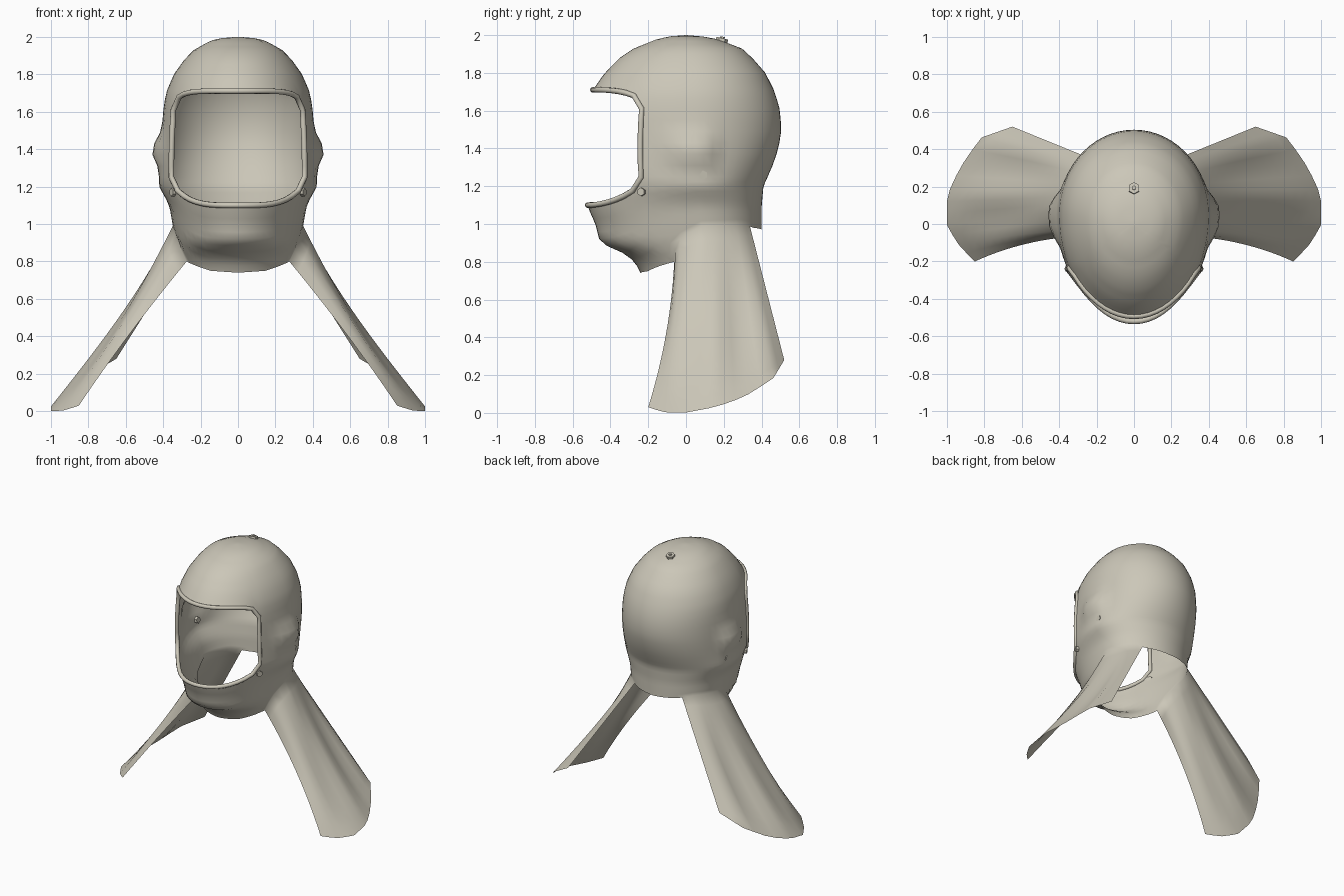
import bpy, bmesh, math
from mathutils import Vector

if "Cube" in bpy.data.objects:
    bpy.data.objects.remove(bpy.data.objects["Cube"])

cloth = bpy.data.materials.new("warm_grey_cloth")
cloth.diffuse_color = (0.60, 0.57, 0.48, 1)
cloth.use_nodes = True
cloth.node_tree.nodes["Principled BSDF"].inputs["Base Color"].default_value = cloth.diffuse_color

# hood profile: z, front y, back y, half width, middle y
PROFILE = [
    (2.000, 0.00, 0.00, 0.00, 0.00), (1.994, -0.08, 0.08, 0.08, 0.00),
    (1.980, -0.15, 0.16, 0.145, 0.01), (1.93, -0.275, 0.295, 0.235, 0.03),
    (1.88, -0.35, 0.35, 0.285, 0.04), (1.80, -0.43, 0.42, 0.342, 0.05),
    (1.70, -0.50, 0.47, 0.385, 0.05), (1.60, -0.52, 0.498, 0.40, 0.05),
    (1.50, -0.53, 0.505, 0.405, 0.05), (1.40, -0.535, 0.49, 0.41, 0.05),
    (1.30, -0.53, 0.455, 0.41, 0.05), (1.20, -0.525, 0.41, 0.40, 0.06),
    (1.09, -0.52, 0.40, 0.365, 0.07), (1.00, -0.48, 0.40, 0.35, 0.08),
    (0.90, -0.455, 0.40, 0.33, 0.08), (0.85, -0.34, 0.40, 0.315, 0.08),
    (0.80, -0.27, 0.40, 0.30, 0.08), (0.70, -0.22, 0.40, 0.28, 0.08)]
STEP, COLS = 6, 60
OPEN = 10               # columns each side of the face opening
FLAP = range(11, 25)    # columns that run down into a side flap
TOP, MID, LOW, DOWN = 14, 6, 10, 14


def lerp_table(table, t):
    """Piecewise linear lookup; rows start with a key."""
    for a, b in zip(table, table[1:]):
        if min(a[0], b[0]) <= t <= max(a[0], b[0]):
            f = (t - a[0]) / (b[0] - a[0])
            return [p + (q - p) * f for p, q in zip(a[1:], b[1:])]
    return list(table[-1][1:])


def hood_point(deg, z):
    front, back, half, mid = lerp_table(PROFILE, z)
    s, c = math.sin(math.radians(deg)), math.cos(math.radians(deg))
    # ear bulge
    half += 0.05 * math.exp(-((z - 1.39) / 0.08) ** 2) * math.exp(-((abs(s) - 1) / 0.03) ** 2) * (abs(c) < 0.5)
    half += 0.02 * math.exp(-((z - 1.21) / 0.07) ** 2) * abs(s) ** 6
    y = mid - (mid - front) * c if c > 0 else mid - (back - mid) * c
    return Vector((half * s, y, z))


def edges_at(deg):
    """Heights of brow line, chin line and lower hem."""
    a = abs(deg)
    u = min(1, math.sin(math.radians(min(a, 60))) / math.sin(math.radians(60)))
    brow = 1.61 + 0.10 * max(0, 1 - u ** 6) ** 0.34
    chin = 1.25 - 0.15 * max(0, 1 - u ** 4) ** 0.5
    hem = lerp_table([(0, 0.74), (30, 0.75), (66, 0.80), (78, 0.92), (90, 0.99),
                      (130, 1.00), (150, 0.98), (180, 0.97)], a)[0]
    return brow, chin, hem


# flap hem, from front corner to rear corner
HEM = [(0, 0.85, -0.20, 0.03), (0.14, 0.93, -0.12, 0.004), (0.30, 1.0, -0.01, 0.0),
       (0.50, 1.0, 0.15, 0.03), (0.66, 0.93, 0.30, 0.08), (0.84, 0.82, 0.46, 0.18),
       (1, 0.65, 0.52, 0.28)]


def flap_point(root, s, t, side):
    end = Vector(lerp_table(HEM, s))
    end.x *= side
    bend = (root + end) / 2
    bulge = math.sin(math.pi * s)
    bend += Vector((-0.07 * side * bulge, 0, -0.05 * bulge))
    if s < 0.3:
        bend += Vector((0.03 * side, 0.05, 0)) * (1 - s / 0.3)
    p = root * (1 - t) ** 2 + bend * 2 * t * (1 - t) + end * t * t
    # soft folds near the hem
    fold = 0.022 * math.sin(s * math.pi * 5) * bulge * t * t * (1 - t) * 4
    return p + Vector((fold * side, 0, fold * 0.6))


# hood with flaps as one sheet
bm = bmesh.new()
grid = []
for col in range(COLS):
    deg = col * STEP if col <= COLS // 2 else (col - COLS) * STEP
    side, k = (1 if deg >= 0 else -1), abs(deg) // STEP
    brow, chin, hem = edges_at(deg)
    heights = [2 - (2 - brow) * (i / TOP) ** 2 for i in range(1, TOP + 1)]
    heights += [brow + (chin - brow) * i / MID for i in range(1, MID + 1)]
    heights += [chin + (hem - chin) * i / LOW for i in range(1, LOW + 1)]
    pts = [hood_point(deg, z) for z in heights]
    if k in FLAP:
        s = (k - FLAP[0]) / (len(FLAP) - 1)
        root = pts[-1].copy()
        pts += [flap_point(root, s, i / DOWN, side) for i in range(1, DOWN + 1)]
    grid.append([bm.verts.new(p) for p in pts])
pole = bm.verts.new((0, 0, 2))
for col in range(COLS):
    a, b = grid[col], grid[(col + 1) % COLS]
    bm.faces.new((pole, a[0], b[0]))
    mid_col = min(col + 0.5, COLS - col - 0.5)
    for r in range(min(len(a), len(b)) - 1):
        if mid_col < OPEN and TOP - 1 <= r < TOP + MID - 1:
            continue        # face opening
        bm.faces.new((a[r], a[r + 1], b[r + 1], b[r]))
loop = [grid[c % COLS][TOP - 1].co.copy() for c in range(-OPEN, OPEN + 1)]
loop += [grid[OPEN][TOP - 1 + i].co.copy() for i in range(1, MID)]
loop += [grid[c % COLS][TOP + MID - 1].co.copy() for c in range(OPEN, -OPEN - 1, -1)]
loop += [grid[-OPEN][TOP - 1 + i].co.copy() for i in range(MID - 1, 0, -1)]
bm.verts.index_update()
used = [v for v in bm.verts if not v.link_faces]
bmesh.ops.delete(bm, geom=used, context='VERTS')


def add_object(name, bm):
    mesh = bpy.data.meshes.new(name)
    bm.to_mesh(mesh)
    bm.free()
    ob = bpy.data.objects.new(name, mesh)
    bpy.context.collection.objects.link(ob)
    mesh.materials.append(cloth)
    for p in mesh.polygons:
        p.use_smooth = True
    return ob


add_object("hood_with_flaps", bm)

# rolled rim around the face opening: square-ish tube swept along the loop
bm = bmesh.new()
centre = sum(loop, Vector()) / len(loop)
rings = []
for i, p in enumerate(loop):
    tangent = (loop[(i + 1) % len(loop)] - loop[i - 1]).normalized()
    out = (p - centre)
    out.y = 0
    out = (out - tangent * out.dot(tangent)).normalized()
    fwd = tangent.cross(out)
    rings.append([bm.verts.new(p + 0.015 * (out * math.cos(j * math.tau / 8) + fwd * math.sin(j * math.tau / 8)))
                  for j in range(8)])
for i, a in enumerate(rings):
    b = rings[(i + 1) % len(rings)]
    for j in range(8):
        bm.faces.new((a[j], a[(j + 1) % 8], b[(j + 1) % 8], b[j]))
bmesh.ops.recalc_face_normals(bm, faces=bm.faces)
add_object("face_rim", bm)


def button(name, loc, direction, radius, depth, sides):
    bpy.ops.mesh.primitive_cylinder_add(vertices=sides, radius=radius, depth=depth, location=loc)
    ob = bpy.context.object
    ob.name = name
    ob.rotation_euler = Vector(direction).to_track_quat('Z', 'Y').to_euler()
    ob.data.materials.append(cloth)


# crown button, side snaps and rim tabs
button("crown_button", (0, 0.19, 1.974), (0, 0.25, 1), 0.032, 0.02, 6)
button("crown_button_cap", (0, 0.192, 1.982), (0, 0.25, 1), 0.012, 0.02, 6)
for side, word in ((1, "right"), (-1, "left")):
    button(word + "_snap", (side * 0.412, 0.09, 1.26), (side, 0, -0.1), 0.025, 0.02, 6)
    button(word + "_rim_tab", (side * 0.348, -0.235, 1.17), (side, -0.5, 0), 0.022, 0.02, 6)
